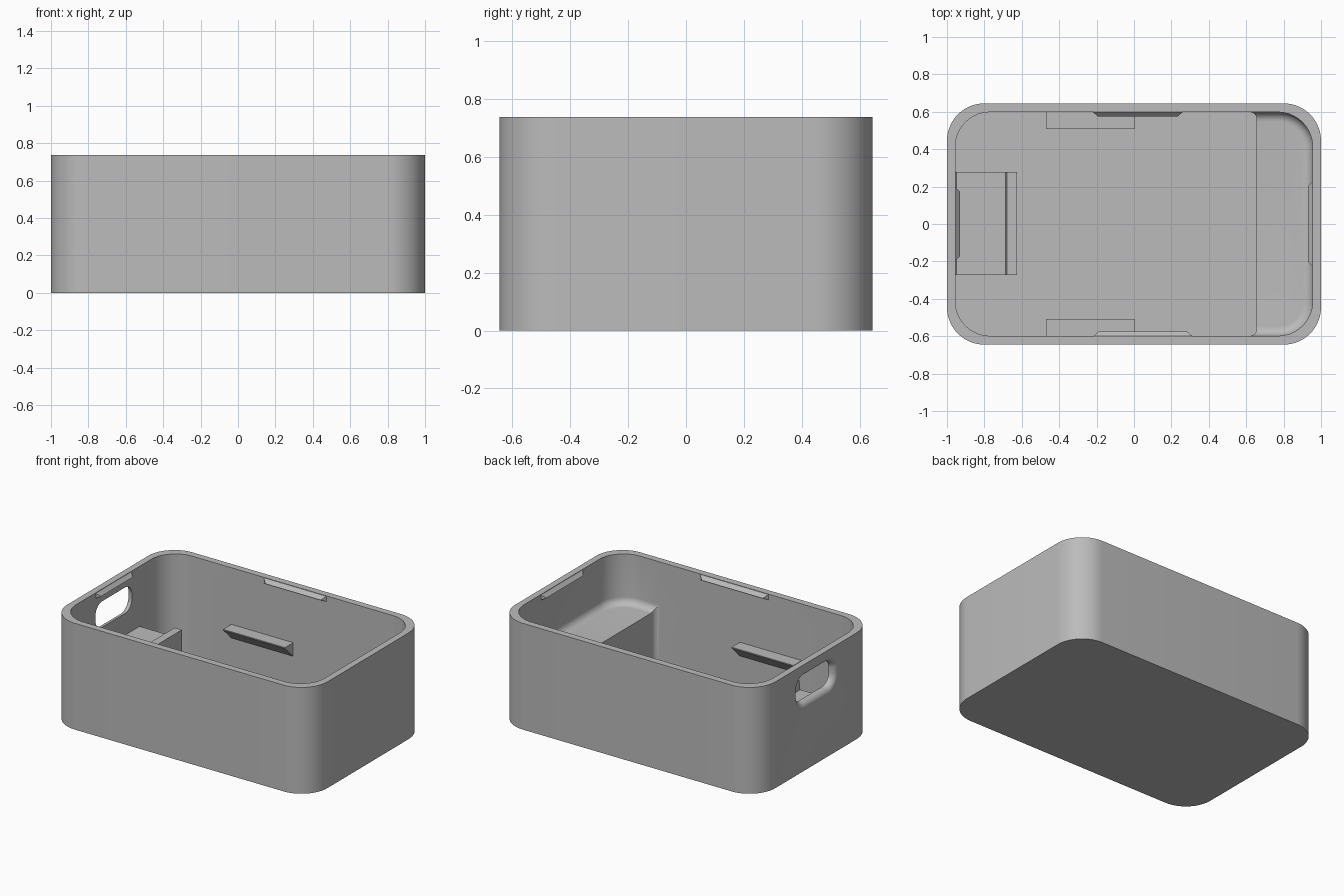
import bpy, bmesh, math
from mathutils import Vector

if "Cube" in bpy.data.objects:
    bpy.data.objects.remove(bpy.data.objects["Cube"], do_unlink=True)

grey = bpy.data.materials.new("plain grey")
grey.use_nodes = True
COLOUR = (0.5, 0.5, 0.5, 1)
grey.diffuse_color = COLOUR
grey.node_tree.nodes["Principled BSDF"].inputs["Base Color"].default_value = COLOUR

HX, HY, H = 1.0, 0.645, 0.738      # outer half sizes and height
IX, IY = 0.955, 0.598              # inner half sizes
FLOOR, LEDGE, STEP = 0.04, 0.39, 0.655


def loft(name, rings):
    """Closed solid through equal-length rings of points."""
    bm = bmesh.new()
    loops = [[bm.verts.new(p) for p in ring] for ring in rings]
    n = len(loops[0])
    for a, b in zip(loops, loops[1:]):
        for i in range(n):
            j = (i + 1) % n
            bm.faces.new((a[i], a[j], b[j], b[i]))
    bm.faces.new(loops[0])
    bm.faces.new(loops[-1])
    bmesh.ops.recalc_face_normals(bm, faces=bm.faces)
    mesh = bpy.data.meshes.new(name)
    bm.to_mesh(mesh)
    bm.free()
    mesh.materials.append(grey)
    obj = bpy.data.objects.new(name, mesh)
    bpy.context.collection.objects.link(obj)
    return obj


def rounded(u0, u1, v0, v1, r_low, r_high, seg=14):
    """Rounded rectangle; r_low rounds the u0 corners, r_high the u1 corners."""
    corners = [(u1 - r_high, v1 - r_high, r_high, 0), (u0 + r_low, v1 - r_low, r_low, 1),
               (u0 + r_low, v0 + r_low, r_low, 2), (u1 - r_high, v0 + r_high, r_high, 3)]
    pts = []
    for cu, cv, r, quarter in corners:
        for k in range(seg + 1):
            a = math.pi / 2 * (quarter + k / seg)
            pts.append((cu + r * math.cos(a), cv + r * math.sin(a)))
    return pts


def at_z(pts, z):
    return [(u, v, z) for u, v in pts]


def fillet(r, seg=8):
    """Quarter circle as (depth, remaining inset) pairs."""
    angles = [math.pi / 2 * k / seg for k in range(seg + 1)]
    return [(r - r * math.cos(a), r - r * math.sin(a)) for a in angles]


def cut(target, cutter):
    mod = target.modifiers.new("cut", "BOOLEAN")
    mod.operation = "DIFFERENCE"
    mod.solver = "EXACT"
    mod.object = cutter
    bpy.context.view_layer.objects.active = target
    bpy.ops.object.modifier_apply(modifier=mod.name)
    bpy.data.objects.remove(cutter, do_unlink=True)


def smooth(obj):
    bpy.ops.object.select_all(action="DESELECT")
    obj.select_set(True)
    bpy.context.view_layer.objects.active = obj
    bpy.ops.object.shade_smooth_by_angle(angle=math.radians(30))


def wall_piece(name, wall, inward, span, section, taper=0.0):
    """Prism along a wall; section points are (distance from wall, height)."""
    inward = Vector(inward)
    along = Vector((abs(inward.y), abs(inward.x), 0))
    rings = []
    for end, side in zip(span, (1, -1)):
        rings.append([inward * (d - wall) + along * (end + side * taper * (d > 0))
                      + Vector((0, 0, z)) for d, z in section])
    return loft(name, rings)


# Tub body
outline = rounded(-HX, HX, -HY, HY, 0.2, 0.2)
tub = loft("tub", [at_z(outline, 0), at_z(outline, H)])

# Deep compartment
deep = rounded(-IX, STEP, -IY, IY, 0.185, 0.035)
cut(tub, loft("deep_cutter", [at_z(deep, FLOOR), at_z(deep, 1)]))

# Raised ledge with a rounded foot along the walls
rings = []
for depth, inset in fillet(0.05):
    rings.append(at_z(rounded(0.3 + inset, IX - inset, -IY + inset, IY - inset,
                              0.01, 0.185 - inset), LEDGE + depth))
rings.append(at_z(rounded(0.3, IX, -IY, IY, 0.01, 0.185), 1))
cut(tub, loft("ledge_cutter", rings))


# Hand hole with a flared outer edge
def hole_ring(x, grow):
    r = 0.075 + grow
    pts = rounded(-0.2 - grow, 0.2 + grow, 0.472 - grow, 0.652 + grow, r, r)
    return [(x, y, z) for y, z in pts]


rings = [hole_ring(-HX - 0.02, 0.04)]
rings += [hole_ring(-HX + depth, grow) for depth, grow in fillet(0.04)]
rings.append(hole_ring(-0.85, 0))
cut(tub, loft("hole_cutter", rings))
smooth(tub)

# Lid catches just under the rim
catch = [(-0.01, H - 0.003), (0, H - 0.003), (0.024, 0.71), (0, 0.698), (-0.01, 0.698)]
for name, wall, inward, span in (
        ("back_catch", IY, (0, -1, 0), (-0.22, 0.26)),
        ("front_catch", IY, (0, 1, 0), (-0.215, 0.31)),
        ("right_catch", IX, (1, 0, 0), (-0.2, 0.2)),
        ("left_catch", IX, (-1, 0, 0), (-0.23, 0.23))):
    wall_piece(name, wall, inward, span, catch, taper=0.028)

# Wedge supports on the long walls
wedge = [(-0.01, 0.345), (0.09, 0.345), (0.09, 0.338), (0, 0.25), (-0.01, 0.25)]
for name, side in (("back_support", -1), ("front_support", 1)):
    wall_piece(name, IY, (0, side, 0), (-0.47, 0.005), wedge)

# Screw bracket overhanging from the step
bracket = wall_piece("screw_bracket", -STEP, (-1, 0, 0), (-0.273, 0.277),
                     [(-0.03, LEDGE - 0.002), (0.025, LEDGE - 0.002), (0.032, 0.325),
                      (0.295, 0.325), (0.3, 0.3), (0.05, 0.05), (-0.03, 0.05)])
ring = rounded(0.48, 0.58, -0.025, 0.075, 0.05, 0.05)
cut(bracket, loft("screw_cutter", [at_z(ring, 0.22), at_z(ring, 0.5)]))
smooth(bracket)
